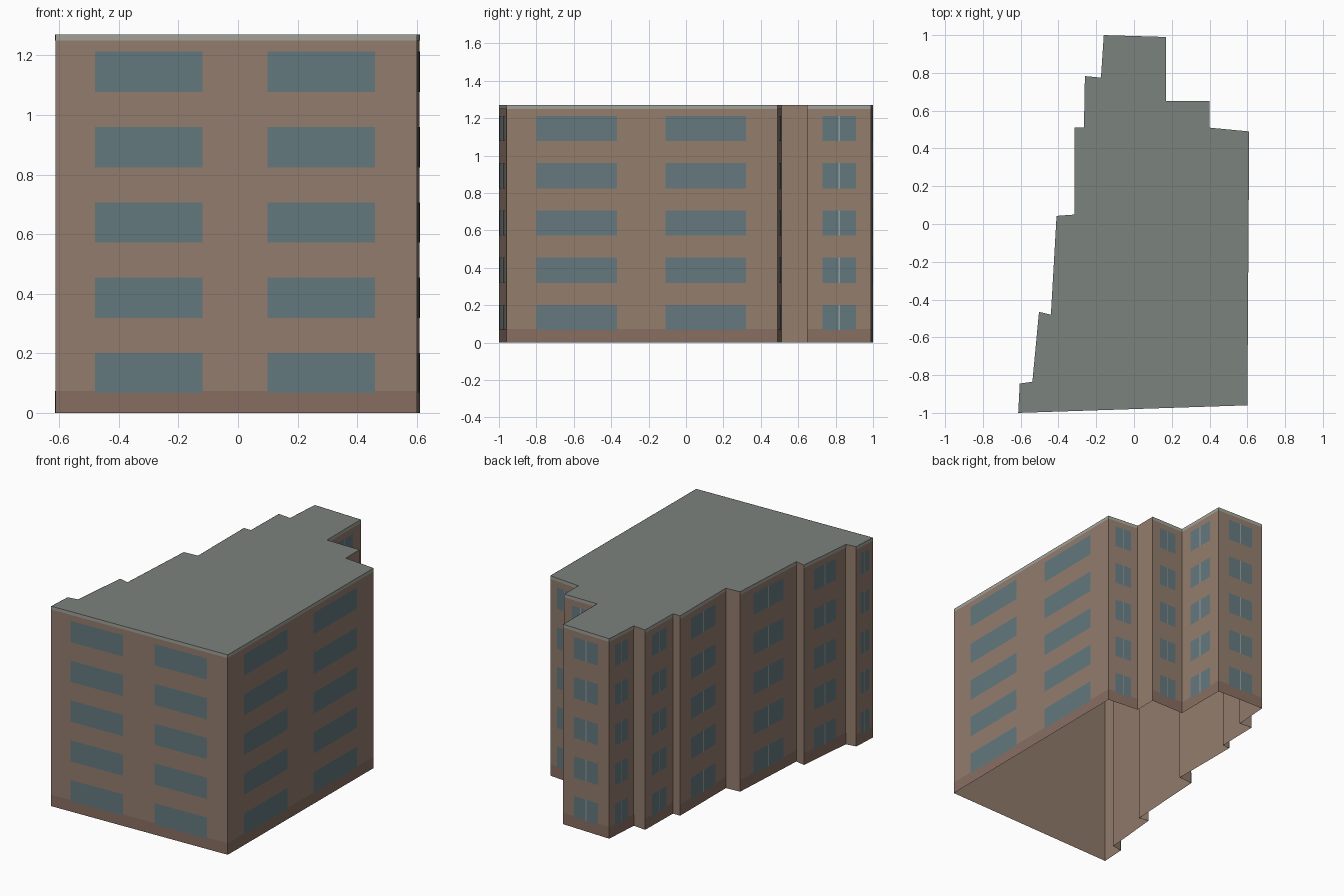
import bpy
from mathutils import Vector

if "Cube" in bpy.data.objects:
    bpy.data.objects.remove(bpy.data.objects["Cube"])

H = 1.27
# stepped footprint, counter-clockwise from the front left corner
PLAN = [(-.613, -1), (.60, -.96), (.61, .49), (.40, .51), (.40, .65), (.17, .65),
        (.17, .99), (-.16, 1), (-.175, .775), (-.26, .783), (-.265, .51),
        (-.315, .51), (-.315, .05), (-.41, .043), (-.44, -.48), (-.503, -.465),
        (-.538, -.835), (-.605, -.845)]
PTS = [Vector((x, y, 0)) for x, y in PLAN]
WALLS = list(zip(PTS, PTS[1:] + PTS[:1]))
FACADES = [(a, b) for a, b in WALLS if (b - a).length > .15]


def material(name, rgb):
    m = bpy.data.materials.new(name)
    m.diffuse_color = [(c / 255) ** 2.2 for c in rgb] + [1]
    m.use_nodes = True
    m.node_tree.nodes["Principled BSDF"].inputs["Base Color"].default_value = m.diffuse_color
    return m


def make(name, faces, rgb):
    verts = [v for f in faces for v in f]
    idx, n = [], 0
    for f in faces:
        idx.append(range(n, n + len(f)))
        n += len(f)
    me = bpy.data.meshes.new(name)
    me.from_pydata(verts, [], idx)
    me.materials.append(material(name, rgb))
    ob = bpy.data.objects.new(name, me)
    bpy.context.collection.objects.link(ob)


def panel(a, b, u0, u1, z0, z1, off=0.0):
    """Upright rectangle on wall a-b between fractions u0 and u1."""
    d = b - a
    out = Vector((d.y, -d.x, 0)).normalized() * off
    p, q = a + d * u0 + out, a + d * u1 + out
    lo, hi = Vector((0, 0, z0)), Vector((0, 0, z1))
    return [p + lo, q + lo, q + hi, p + hi]


# plain shell, open underneath, with flat roof
make("walls", [panel(a, b, 0, 1, 0, H) for a, b in WALLS], (146, 124, 109))
make("roof", [[p + Vector((0, 0, H)) for p in PTS]], (122, 129, 125))

# base and top bands on the main facades
make("base_band", [panel(a, b, 0, 1, 0, .073, .001) for a, b in FACADES], (135, 110, 98))
make("top_band", [panel(a, b, 0, 1, 1.25, H, .001) for a, b in FACADES], (160, 160, 152))

# five floors of windows: wide pairs on long walls, split windows on short ones
windows, mullions = [], []
for a, b in FACADES:
    length = (b - a).length
    for floor in range(5):
        z = .066 + .2528 * floor
        if length > 1:
            for u0, u1 in ((.11, .407), (.587, .884)):
                windows.append(panel(a, b, u0, u1, z, z + .135, .002))
        else:
            windows.append(panel(a, b, .235, .765, z, z + .135, .002))
            w = .01
            mullions.append(panel(a, b, .5 - w, .5 + w, z, z + .135, .003))
make("windows", windows, (100, 120, 126))
make("window_mullions", mullions, (150, 158, 158))
